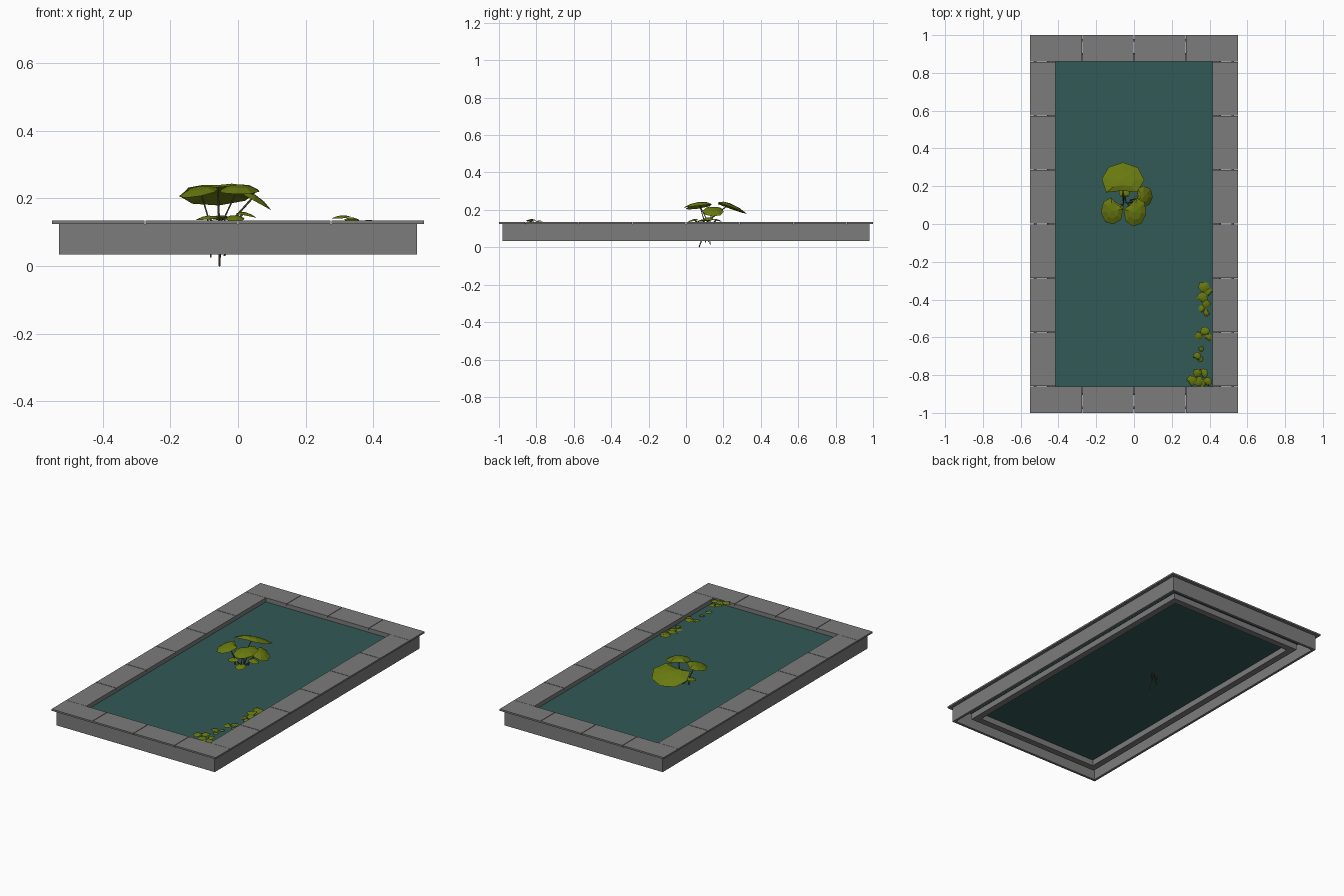
import bpy, bmesh, math, random
from mathutils import Vector

if "Cube" in bpy.data.objects:
    bpy.data.objects.remove(bpy.data.objects["Cube"])
random.seed(4)

def mat(name, c):
    m = bpy.data.materials.new(name)
    m.diffuse_color = (*c, 1)
    m.use_nodes = True
    m.node_tree.nodes["Principled BSDF"].inputs["Base Color"].default_value = m.diffuse_color
    return m

STONE = mat("grey stone", (0.2, 0.2, 0.2))
WATER = mat("teal water", (0.032, 0.1, 0.093))
LEAF = mat("leaf green", (0.14, 0.19, 0.005))
STEM = mat("stem brown", (0.09, 0.075, 0.035))

def finish(name, bm, m):
    me = bpy.data.meshes.new(name)
    bm.to_mesh(me)
    bm.free()
    me.materials.append(m)
    ob = bpy.data.objects.new(name, me)
    bpy.context.collection.objects.link(ob)
    return ob

def add_box(bm, x0, x1, y0, y1, z0, z1):
    vs = bmesh.ops.create_cube(bm, size=1)["verts"]
    for v in vs:
        v.co = ((x0 + x1) / 2 + v.co.x * (x1 - x0),
                (y0 + y1) / 2 + v.co.y * (y1 - y0),
                (z0 + z1) / 2 + v.co.z * (z1 - z0))

def frame(name, ox, oy, ix, iy, z0, z1):
    """Rectangular ring between an outer and an inner rectangle."""
    bm = bmesh.new()
    rings = []
    for hx, hy, z in ((ox, oy, z0), (ox, oy, z1), (ix, iy, z1), (ix, iy, z0)):
        rings.append([bm.verts.new((sx * hx, sy * hy, z))
                      for sx, sy in ((-1, -1), (1, -1), (1, 1), (-1, 1))])
    for k in range(4):
        a, b = rings[k], rings[(k + 1) % 4]
        for i in range(4):
            j = (i + 1) % 4
            bm.faces.new((a[i], a[j], b[j], b[i]))
    return finish(name, bm, STONE)

# Stone walls, hollow between the outer and inner one
frame("outer_wall", 0.53, 0.98, 0.515, 0.965, 0.034, 0.125)
frame("inner_wall", 0.455, 0.90, 0.415, 0.86, 0.042, 0.125)

# Coping slabs with narrow joints
bm = bmesh.new()
g = 0.0015
for s in (-1, 1):
    ya, yb = sorted((s * 0.86, s * 1.0))
    for i in range(4):
        x = -0.55 + i * 0.275
        add_box(bm, x + g * (i > 0), x + 0.275 - g * (i < 3), ya, yb, 0.125, 0.135)
    xa, xb = sorted((s * 0.415, s * 0.55))
    for i in range(6):
        y = -0.86 + i * 1.72 / 6
        add_box(bm, xa, xb, y + g, y + 1.72 / 6 - g, 0.125, 0.135)
finish("coping_slabs", bm, STONE)

# Water body
bm = bmesh.new()
add_box(bm, -0.46, 0.46, -0.905, 0.905, 0.078, 0.11)
finish("water", bm, WATER)

def leaf(bm, cx, cy, cz, rx, ry, slope=(0, 0), droop=0.02, notch=0.0, n=8):
    """Faceted drooping leaf; notch is the heading of its cleft."""
    mid = bm.verts.new((cx, cy, cz))
    rings = []
    for r in (0.55, 1.0):
        ring = []
        for i in range(n):
            a = notch + 2 * math.pi * i / n
            k = r * (0.6 if i == 0 else 1) * random.uniform(0.94, 1.05)
            dx, dy = rx * k * math.cos(a), ry * k * math.sin(a)
            z = cz + slope[0] * dx + slope[1] * dy - droop * r * r
            ring.append(bm.verts.new((cx + dx, cy + dy, z)))
        rings.append(ring)
    a, b = rings
    for i in range(n):
        j = (i + 1) % n
        bm.faces.new((mid, a[i], a[j]))
        bm.faces.new((a[i], b[i], b[j], a[j]))

# Leaves of the tall plant: x, y, z, rx, ry, slope, droop, cleft heading
plant = [
    (-0.06, 0.235, 0.236, 0.115, 0.095, (0.05, -0.36), 0.024, -1.6),
    (-0.115, 0.07, 0.236, 0.06, 0.075, (0.18, 0.16), 0.018, 0.9),
    (0.005, 0.065, 0.242, 0.062, 0.08, (0.0, 0.12), 0.02, 2.2),
    (0.05, 0.145, 0.212, 0.05, 0.058, (-0.55, 0.0), 0.02, 3.1),
    (-0.09, 0.09, 0.149, 0.035, 0.03, (0.1, 0.1), 0.008, 1.0),
    (-0.01, 0.04, 0.15, 0.03, 0.035, (0.0, 0.2), 0.01, 1.8),
    (0.02, 0.12, 0.16, 0.035, 0.03, (-0.2, 0.0), 0.01, 3.0),
    (-0.05, 0.165, 0.15, 0.03, 0.03, (0.0, -0.2), 0.008, -1.6),
]
bm = bmesh.new()
for x, y, z, rx, ry, s, d, h in plant:
    leaf(bm, x, y, z, rx, ry, s, d, h)
finish("plant_leaves", bm, LEAF)

# Stems rising from the root
cu = bpy.data.curves.new("plant_stems", "CURVE")
cu.dimensions = "3D"
cu.bevel_depth = 0.003
cu.bevel_resolution = 0
cu.resolution_u = 3
cu.use_fill_caps = True
feet = [(-0.055, 0.07, 0.0), (-0.08, 0.105, 0.025), (-0.055, 0.13, 0.012), (-0.04, 0.12, 0.03)]
for i, (x, y, z, *_) in enumerate(plant):
    fx, fy, fz = feet[i % 4] if i < 4 else (-0.045, 0.11, 0.06)
    sp = cu.splines.new("POLY")
    sp.points.add(2)
    pts = [(fx, fy, fz), (fx + (x - fx) * 0.3, fy + (y - fy) * 0.3, fz + (z - fz) * 0.6), (x, y, z - 0.002)]
    for p, c in zip(sp.points, pts):
        p.co = (*c, 1)
cu.materials.append(STEM)
bpy.context.collection.objects.link(bpy.data.objects.new("plant_stems", cu))

# Small floating pads along the right edge: x, y, radius, z
pads = [
    (0.37, -0.33, 0.03, 0.127), (0.395, -0.36, 0.022, 0.122), (0.36, -0.39, 0.03, 0.128),
    (0.385, -0.42, 0.026, 0.124), (0.36, -0.45, 0.02, 0.12), (0.385, -0.47, 0.018, 0.122),
    (0.345, -0.59, 0.023, 0.124), (0.375, -0.57, 0.026, 0.128), (0.395, -0.60, 0.02, 0.122),
    (0.355, -0.66, 0.014, 0.124), (0.335, -0.70, 0.022, 0.136), (0.352, -0.715, 0.016, 0.126),
    (0.305, -0.83, 0.028, 0.15), (0.335, -0.785, 0.024, 0.144), (0.37, -0.79, 0.024, 0.134),
    (0.34, -0.83, 0.027, 0.14), (0.365, -0.845, 0.022, 0.134), (0.39, -0.835, 0.024, 0.137),
]
bm = bmesh.new()
for x, y, r, z in pads:
    leaf(bm, x, y, z, r, r * 1.05, (random.uniform(-0.1, 0.1), random.uniform(-0.1, 0.1)),
         0.007, random.uniform(0, 6.28), 7)
finish("floating_pads", bm, LEAF)
